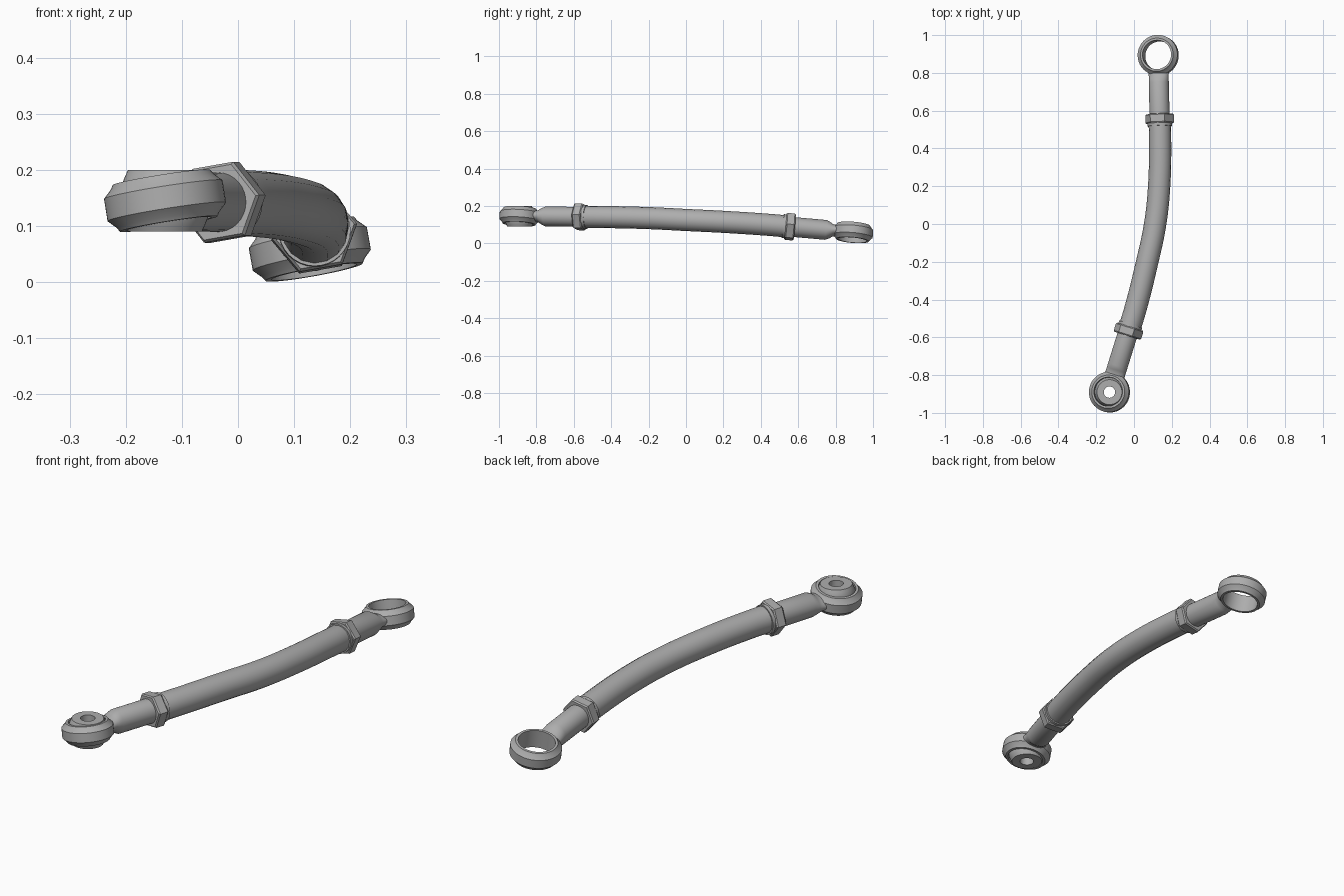
import bpy, bmesh, math
from mathutils import Vector, Matrix

cube = bpy.data.objects.get("Cube")
if cube:
    bpy.data.objects.remove(cube)

steel = bpy.data.materials.new("grey steel")
steel.use_nodes = True
GREY = (0.42, 0.42, 0.42, 1)
steel.diffuse_color = GREY
steel.node_tree.nodes["Principled BSDF"].inputs["Base Color"].default_value = GREY


def finish(obj, angle=30):
    obj.data.materials.append(steel)
    bpy.ops.object.select_all(action='DESELECT')
    obj.select_set(True)
    bpy.context.view_layer.objects.active = obj
    bpy.ops.object.shade_smooth_by_angle(angle=math.radians(angle))


def loft(name, loops, matrix, closed=False):
    """Skin a row of equal point loops; closed joins last to first, else ends are capped."""
    bm = bmesh.new()
    rows = [[bm.verts.new(p) for p in loop] for loop in loops]
    pairs = list(zip(rows, rows[1:]))
    if closed:
        pairs.append((rows[-1], rows[0]))
    else:
        bm.faces.new(rows[0])
        bm.faces.new(rows[-1])
    for a, b in pairs:
        n = len(a)
        for i in range(n):
            j = (i + 1) % n
            bm.faces.new((a[i], a[j], b[j], b[i]))
    bmesh.ops.recalc_face_normals(bm, faces=bm.faces)
    mesh = bpy.data.meshes.new(name)
    bm.to_mesh(mesh)
    bm.free()
    obj = bpy.data.objects.new(name, mesh)
    bpy.context.collection.objects.link(obj)
    obj.matrix_world = matrix
    finish(obj)


def lathe(name, profile, matrix, sides=48):
    """Turn a closed (radius, height) profile about local z."""
    turn = [2 * math.pi * i / sides for i in range(sides)]
    loops = [[(r * math.cos(t), r * math.sin(t), z) for t in turn] for r, z in profile]
    loft(name, loops, matrix, closed=True)


def section(y, half_w, half_h, sides=32):
    """Ellipse across local y."""
    turn = [2 * math.pi * i / sides for i in range(sides)]
    return [(half_w * math.cos(t), y, half_h * math.sin(t)) for t in turn]


def mirrored(half):
    return half + [(r, -z) for r, z in reversed(half)]


RING = mirrored([(0.080, 0.0), (0.077, 0.042), (0.088, 0.042), (0.093, 0.034),
                 (0.107, 0.020)])[1:-1]
BALL = mirrored([(0.030, 0.055), (0.066, 0.055), (0.071, 0.044), (0.0785, 0.025)])
NUT_AT = 0.345
ROLL = math.radians(10)


def rod_end(side, eye, target):
    """Eye, neck, shank and lock nut, running along local y from the eye."""
    eye = Vector(eye)
    along = (Vector(target) - eye).normalized()
    up = Vector((-math.sin(ROLL), 0, math.cos(ROLL)))
    up = (up - along * up.dot(along)).normalized()
    across = along.cross(up)
    frame = Matrix((across, along, up)).transposed().to_4x4()
    frame.translation = eye

    lathe(side + "_eye_ring", RING, frame)
    # Shank flattened to a blade where it joins the ring
    loft(side + "_shank", [section(0.088, 0.056, 0.030), section(0.108, 0.053, 0.032),
                           section(0.122, 0.053, 0.042), section(0.145, 0.053, 0.053),
                           section(NUT_AT, 0.053, 0.053)], frame)
    # Hexagonal lock nut with chamfered edges, and its washer
    loft(side + "_lock_nut", [section(NUT_AT + d, r, r, 6) for d, r in
                              ((-0.032, 0.072), (-0.026, 0.077), (0.012, 0.077), (0.018, 0.072))],
         frame)
    loft(side + "_washer", [section(NUT_AT + d, 0.064, 0.064) for d in (0.0, 0.032)], frame)
    return eye + along * NUT_AT, eye + along * (NUT_AT + 0.1)


FRONT_EYE = (-0.13, -0.89, 0.145)
BACK_EYE = (0.128, 0.893, 0.059)
front = rod_end("front", FRONT_EYE, (-0.025, -0.555, 0.142))
back = rod_end("back", BACK_EYE, (0.136, 0.545, 0.09))
lathe("front_ball", BALL, Matrix.Translation(FRONT_EYE))

# Bent tube between the two lock nuts
path = [front[0], front[1], (0.07, -0.2, 0.135), (0.112, 0.0, 0.125), (0.133, 0.2, 0.115),
        back[1], back[0]]
curve = bpy.data.curves.new("bent_tube", 'CURVE')
curve.dimensions = '3D'
curve.bevel_depth = 0.059
curve.bevel_resolution = 6
curve.use_fill_caps = True
spline = curve.splines.new('BEZIER')
spline.bezier_points.add(len(path) - 1)
for point, co in zip(spline.bezier_points, path):
    point.co = co
    point.handle_left_type = point.handle_right_type = 'AUTO'
tube = bpy.data.objects.new("bent_tube", curve)
bpy.context.collection.objects.link(tube)
bpy.ops.object.select_all(action='DESELECT')
tube.select_set(True)
bpy.context.view_layer.objects.active = tube
bpy.ops.object.convert(target='MESH')
finish(bpy.context.view_layer.objects.active)
